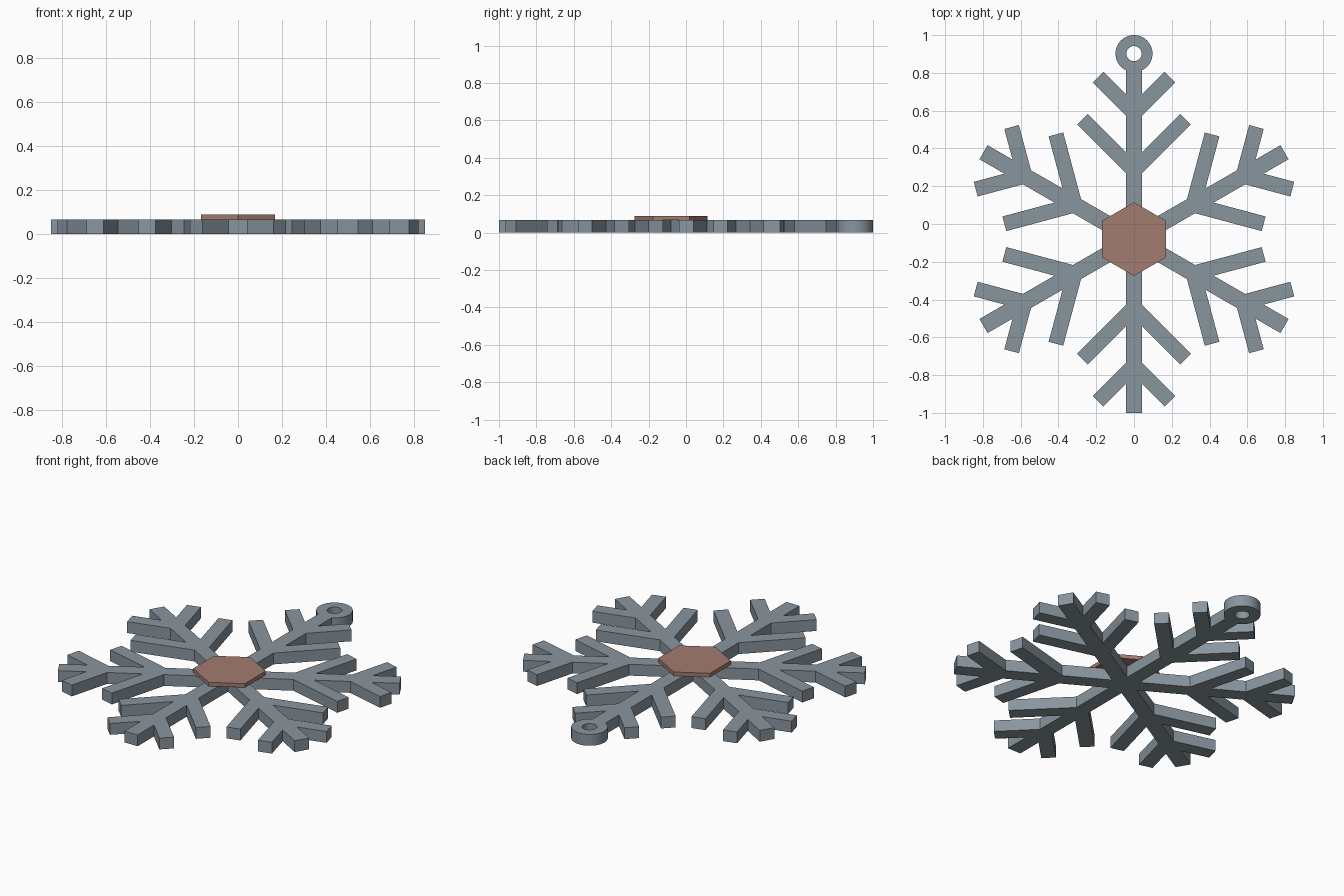
import bpy
import bmesh
import math
from mathutils import Vector, Matrix

cube = bpy.data.objects.get("Cube")
if cube:
    bpy.data.objects.remove(cube, do_unlink=True)

CENTRE = Vector((0, -0.08))
THICK = 0.067          # plate thickness
ARM = 0.043            # half width of an arm
TWIG = 0.04            # half width of a side branch
LENGTH = 0.92          # arm length
RING_R, HOLE_R = 0.098, 0.04
RING_Y = 1 - RING_R - CENTRE.y


def material(name, rgb):
    m = bpy.data.materials.new(name)
    m.use_nodes = True
    m.diffuse_color = (*rgb, 1)
    m.node_tree.nodes["Principled BSDF"].inputs["Base Color"].default_value = (*rgb, 1)
    return m


def add_object(name, mesh, mat):
    mesh.materials.clear()
    mesh.materials.append(mat)
    ob = bpy.data.objects.new(name, mesh)
    bpy.context.collection.objects.link(ob)
    return ob


def branch(start, reach):
    """Outline of one 45 degree side branch, from inner to outer root."""
    c, k = TWIG * math.sqrt(0.5), TWIG * math.sqrt(2)
    return [(ARM, start + ARM - k), (reach + c, start + reach - c),
            (reach - c, start + reach + c), (ARM, start + ARM + k)]


def circle(radius, start, end, steps):
    return [Vector((radius * math.sin(a), RING_Y + radius * math.cos(a)))
            for a in (start + (end - start) * i / steps for i in range(steps + 1))]


# Right half of an arm pointing along +y, mirrored and turned six times
half = [Vector(p) for p in branch(0.362, 0.273) + branch(0.668, 0.19)]
root = Vector((ARM, ARM / math.tan(math.radians(30))))
tip = [Vector((ARM, LENGTH))]
neck = math.pi - math.asin(ARM / RING_R)
outline = []
for i in range(6):
    end = circle(RING_R, neck, -neck, 56) if i == 0 else tip + [Vector((-ARM, LENGTH))]
    left = [Vector((-p.x, p.y)) for p in reversed(half)]
    turn = Matrix.Rotation(math.radians(60 * i), 2)
    outline += [turn @ p + CENTRE for p in [root] + half + end + left]
hole = [p + CENTRE for p in circle(HOLE_R, 0, math.tau, 40)[:-1]]

# Snowflake plate: filled outline with the hanging hole
curve = bpy.data.curves.new("plate_outline", "CURVE")
curve.dimensions = "2D"
curve.fill_mode = "BOTH"
curve.extrude = THICK / 2
for points in (outline, hole):
    spline = curve.splines.new("POLY")
    spline.points.add(len(points) - 1)
    for sp, p in zip(spline.points, points):
        sp.co = (p.x, p.y, 0, 1)
    spline.use_cyclic_u = True
helper = bpy.data.objects.new("plate_outline", curve)
bpy.context.collection.objects.link(helper)
bpy.context.view_layer.update()
mesh = bpy.data.meshes.new_from_object(
    helper.evaluated_get(bpy.context.evaluated_depsgraph_get()))
bpy.data.objects.remove(helper, do_unlink=True)
bpy.data.curves.remove(curve)

bm = bmesh.new()
bm.from_mesh(mesh)
bmesh.ops.remove_doubles(bm, verts=bm.verts, dist=0.0001)
bmesh.ops.translate(bm, verts=bm.verts, vec=(0, 0, THICK / 2))
bmesh.ops.recalc_face_normals(bm, faces=bm.faces)
bm.to_mesh(mesh)
bm.free()
plate = add_object("snowflake_plate", mesh, material("slate_grey", (0.25, 0.30, 0.34)))

# Raised hexagon in the middle
mesh = bpy.data.meshes.new("centre_hexagon")
bm = bmesh.new()
bmesh.ops.create_cone(bm, cap_ends=True, segments=6, radius1=0.195, radius2=0.195,
                      depth=0.023)
# Points of the hexagon face front and back
if max(v.co.x for v in bm.verts) > max(v.co.y for v in bm.verts):
    bmesh.ops.rotate(bm, verts=bm.verts, matrix=Matrix.Rotation(math.radians(30), 3, "Z"))
bmesh.ops.translate(bm, verts=bm.verts, vec=(0, CENTRE.y, THICK + 0.0115))
bm.to_mesh(mesh)
bm.free()
add_object("centre_hexagon", mesh, material("dusty_copper", (0.36, 0.20, 0.16)))

# Round only the ring walls
bpy.ops.object.select_all(action="DESELECT")
plate.select_set(True)
bpy.context.view_layer.objects.active = plate
bpy.ops.object.shade_smooth_by_angle(angle=math.radians(30))
